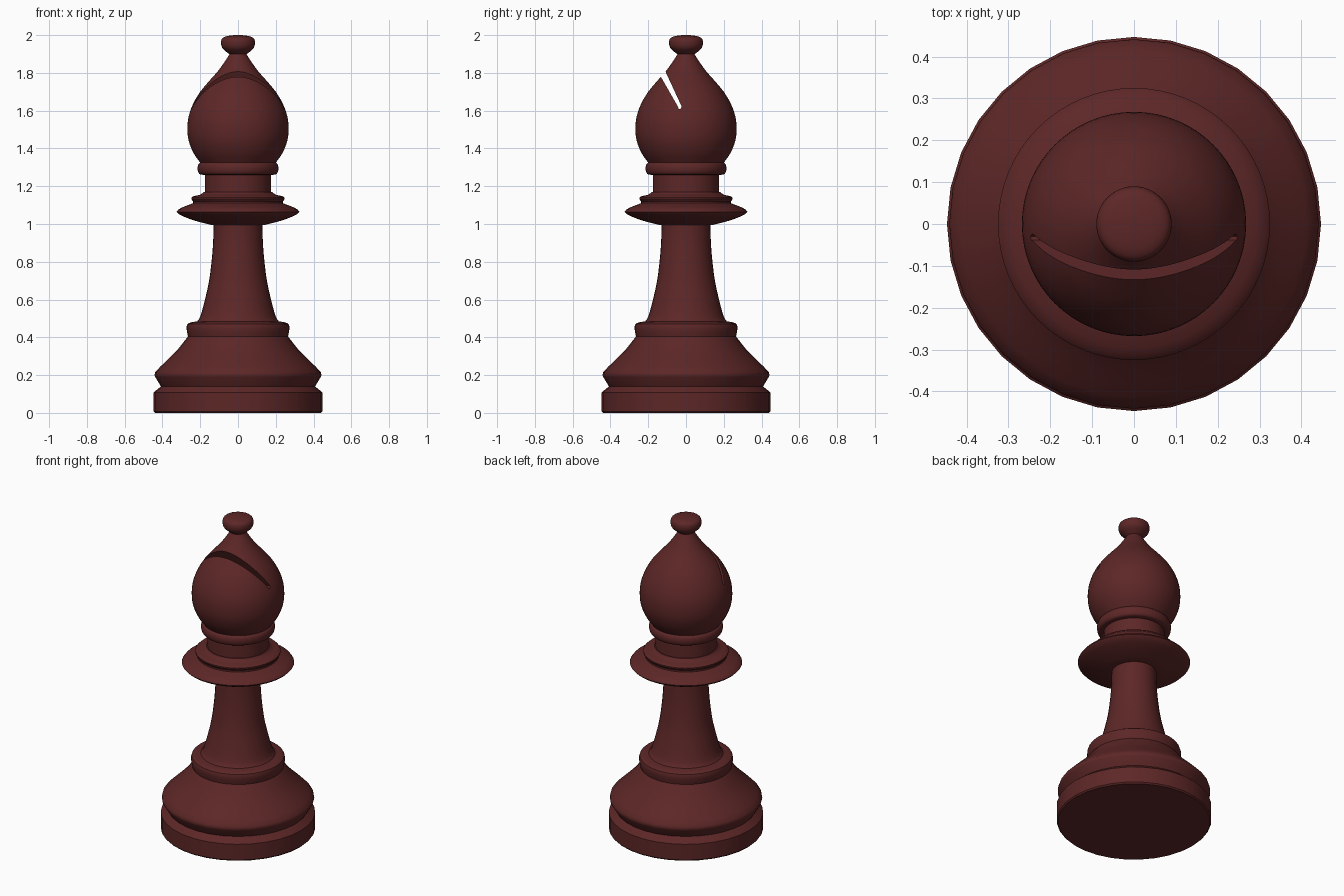
import bpy
import bmesh
import math
from mathutils import Vector

cube = bpy.data.objects.get("Cube")
if cube:
    bpy.data.objects.remove(cube, do_unlink=True)

# Single dark red finish
red = bpy.data.materials.new("dark red")
red.use_nodes = True
colour = (0.11, 0.02, 0.02, 1)
red.diffuse_color = colour
red.node_tree.nodes["Principled BSDF"].inputs["Base Color"].default_value = colour


def add_object(name, bm):
    bmesh.ops.recalc_face_normals(bm, faces=bm.faces)
    mesh = bpy.data.meshes.new(name)
    bm.to_mesh(mesh)
    bm.free()
    mesh.materials.append(red)
    obj = bpy.data.objects.new(name, mesh)
    bpy.context.collection.objects.link(obj)
    return obj


def activate(obj):
    bpy.ops.object.select_all(action='DESELECT')
    obj.select_set(True)
    bpy.context.view_layer.objects.active = obj


def shade(obj, angle=32):
    activate(obj)
    bpy.ops.object.shade_smooth_by_angle(angle=math.radians(angle))


def spline(points, steps=3):
    """Round off a profile of (radius, height) points."""
    p = [Vector(q) for q in points]
    p = [2 * p[0] - p[1]] + p + [2 * p[-1] - p[-2]]
    out = []
    for a, b, c, d in zip(p, p[1:], p[2:], p[3:]):
        for i in range(steps):
            t = i / steps
            out.append(0.5 * (2 * b + (c - a) * t + (2 * a - 5 * b + 4 * c - d) * t ** 2
                              + (3 * b - a - 3 * c + d) * t ** 3))
    return out + [p[-2]]


def lathe(name, profile, sides):
    """Turn a profile around z and cap both ends."""
    bm = bmesh.new()
    rings = []
    for r, z in profile:
        rings.append([bm.verts.new((r * math.cos(i * math.tau / sides),
                                    r * math.sin(i * math.tau / sides), z))
                      for i in range(sides)])
    for low, high in zip(rings, rings[1:]):
        for i in range(sides):
            j = (i + 1) % sides
            bm.faces.new((low[i], low[j], high[j], high[i]))
    bm.faces.new(rings[0])
    bm.faces.new(rings[-1])
    return add_object(name, bm)


# Base: plinth, groove, sloping skirt and rounded ring
plinth = [(0.44, 0), (0.447, 0.008), (0.447, 0.108), (0.44, 0.114), (0.408, 0.14)]
skirt = spline([(0.438, 0.19), (0.438, 0.216), (0.38, 0.275), (0.32, 0.335), (0.265, 0.405)], 2)
ring = spline([(0.268, 0.418), (0.272, 0.445), (0.268, 0.47), (0.245, 0.48), (0.2, 0.487)], 2)
shade(lathe("base", plinth + skirt + ring, 32))

# Column: concave taper
shade(lathe("column", spline([(0.22, 0.48), (0.2, 0.51), (0.175, 0.6), (0.153, 0.7),
                              (0.138, 0.82), (0.131, 0.92), (0.129, 1.01)]), 32))

# Collar: wide disc with a smaller step on top
disc = spline([(0.14, 0.995), (0.22, 1.015), (0.29, 1.04), (0.325, 1.064),
               (0.295, 1.088), (0.237, 1.11)], 2)
step = spline([(0.237, 1.12), (0.247, 1.133), (0.24, 1.146), (0.2, 1.155), (0.182, 1.17)], 2)
shade(lathe("collar", disc + step, 64))

# Neck and its ring
shade(lathe("neck", [(0.176, 1.15), (0.176, 1.27)], 64))
shade(lathe("neck_ring", spline([(0.18, 1.26), (0.205, 1.265), (0.214, 1.29),
                                 (0.21, 1.315), (0.195, 1.328), (0.18, 1.335)]), 64))

# Head: teardrop
head = lathe("head", spline([(0.198, 1.322), (0.235, 1.375), (0.261, 1.44), (0.268, 1.505),
                             (0.261, 1.57), (0.238, 1.635), (0.2, 1.7), (0.15, 1.76),
                             (0.106, 1.81), (0.07, 1.86), (0.045, 1.9), (0.04, 1.915)]), 64)

# Slanted slot cut through the front of the head
bm = bmesh.new()
slot = [(-0.042, 1.62), (-0.038, 1.609), (-0.03, 1.608), (-0.023, 1.622),
        (-0.145, 1.885), (-0.205, 1.905)]
face = bm.faces.new([bm.verts.new((-0.4, y, z)) for y, z in slot])
side = bmesh.ops.extrude_face_region(bm, geom=[face])["geom"]
bmesh.ops.translate(bm, vec=(0.8, 0, 0),
                    verts=[v for v in side if isinstance(v, bmesh.types.BMVert)])
cutter = add_object("slot_cutter", bm)
cutter.hide_render = True
cut = head.modifiers.new("slot", 'BOOLEAN')
cut.operation = 'DIFFERENCE'
cut.solver = 'EXACT'
cut.object = cutter
activate(head)
bpy.ops.object.modifier_apply(modifier="slot")
bpy.data.objects.remove(cutter, do_unlink=True)
shade(head)

# Knob on the tip
shade(lathe("knob", spline([(0.04, 1.895), (0.06, 1.91), (0.083, 1.932), (0.09, 1.958),
                            (0.084, 1.982), (0.06, 1.994), (0.02, 2.0)]), 48))
